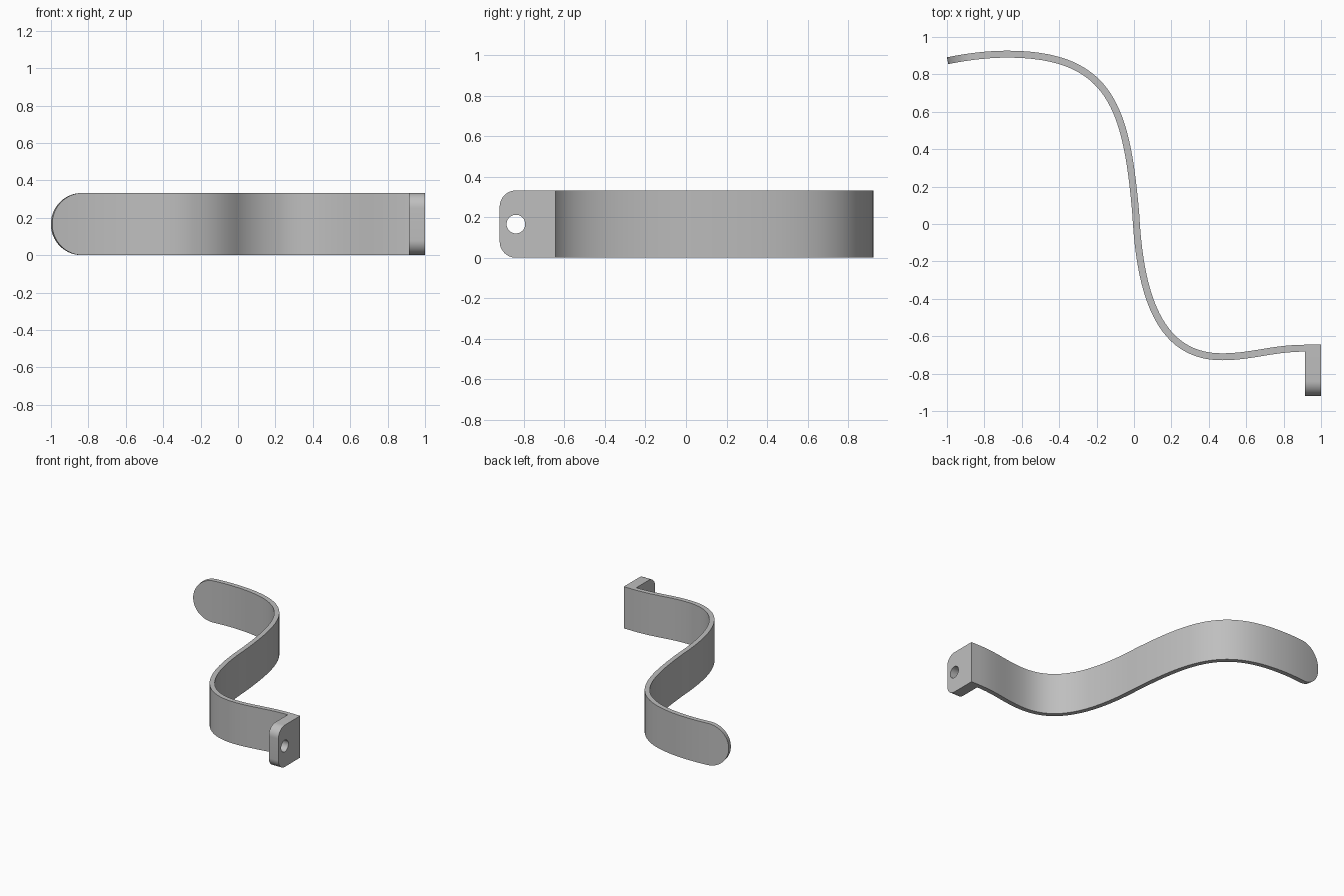
import bpy
import bmesh
from math import sin, cos, pi, radians
from mathutils import Vector
from mathutils.geometry import interpolate_bezier

cube = bpy.data.objects.get("Cube")
if cube:
    bpy.data.objects.remove(cube, do_unlink=True)

HEIGHT = 0.332
MID = HEIGHT / 2
THICK = 0.037

grey = bpy.data.materials.new("plain grey")
grey.use_nodes = True
grey.diffuse_color = (0.52, 0.52, 0.52, 1)
grey.node_tree.nodes["Principled BSDF"].inputs["Base Color"].default_value = grey.diffuse_color


def finish(bm, name):
    bmesh.ops.recalc_face_normals(bm, faces=bm.faces)
    mesh = bpy.data.meshes.new(name)
    bm.to_mesh(mesh)
    bm.free()
    mesh.materials.append(grey)
    mesh.shade_smooth()
    mesh.set_sharp_from_angle(angle=radians(30))
    obj = bpy.data.objects.new(name, mesh)
    bpy.context.collection.objects.link(obj)
    return obj


def arc(y, z, r, start, end, n):
    """Points on an arc in the plane of the bracket's side."""
    return [(y + r * cos(start + (end - start) * i / n),
             z + r * sin(start + (end - start) * i / n)) for i in range(n + 1)]


# S-shaped centre line: four Bezier pieces, knot, handle, handle, knot
knots = [(-0.997, 0.873), (-0.88, 0.896), (-0.78, 0.908),
         (-0.68, 0.908), (-0.12, 0.908), (-0.04, 0.62),
         (0.01, 0.05), (0.035, -0.45), (0.17, -0.71),
         (0.47, -0.71), (0.63, -0.71), (0.74, -0.664),
         (0.915, -0.664)]
knots = [Vector((x, y, 0)) for x, y in knots]
line = []
for i in range(0, len(knots) - 1, 3):
    line += interpolate_bezier(*knots[i:i + 4], 80)[:-1]
line.append(knots[-1])
lengths = [0.0]
for a, b in zip(line, line[1:]):
    lengths.append(lengths[-1] + (b - a).length)


def along(s):
    """Point and sideways direction at distance s along the centre line."""
    k = max(i for i in range(len(line) - 1) if lengths[i] <= s)
    step = (line[k + 1] - line[k]).normalized()
    before = line[max(k - 1, 0)]
    after = line[min(k + 2, len(line) - 1)]
    tangent = (after - before).normalized()
    return line[k] + step * (s - lengths[k]), Vector((-tangent.y, tangent.x, 0))


# Curved strip: full-round free end, then constant height
stations = []
for i in range(1, 25):
    a = pi / 2 * i / 24
    stations.append((MID * (1 - cos(a)), MID * sin(a)))
steps = 90
for i in range(1, steps + 1):
    stations.append((MID + (lengths[-1] - MID) * i / steps, MID))

bm = bmesh.new()
rings = []
for s, half in stations:
    p, side = along(s)
    off = side * THICK / 2
    if s == stations[-1][0]:
        off = Vector((0, THICK / 2, 0))
    rings.append([bm.verts.new(p + d + Vector((0, 0, z)))
                  for d, z in ((off, MID - half), (off, MID + half),
                               (-off, MID + half), (-off, MID - half))])
for a, b in zip(rings, rings[1:]):
    for j in range(4):
        k = (j + 1) % 4
        bm.faces.new((a[j], a[k], b[k], b[j]))
bm.faces.new(rings[0])
bm.faces.new(rings[-1])
finish(bm, "curved_strip")

# Mounting tab: rounded front corners and a screw hole
FRONT, BACK, R = -0.92, -0.6455, 0.08
outline = [(BACK, 0), (BACK, HEIGHT)]
outline += arc(FRONT + R, HEIGHT - R, R, pi / 2, pi, 12)
outline += arc(FRONT + R, R, R, pi, 1.5 * pi, 12)
hole = arc(-0.84, MID, 0.046, 0, 2 * pi, 40)[:-1]

bm = bmesh.new()
edges = []
for loop in (outline, hole):
    verts = [bm.verts.new((0.915, y, z)) for y, z in loop]
    edges += [bm.edges.new((v, verts[i - 1])) for i, v in enumerate(verts)]
bmesh.ops.triangle_fill(bm, use_beauty=True, edges=edges)
solid = bmesh.ops.extrude_face_region(bm, geom=bm.faces[:], use_keep_orig=True)
moved = [g for g in solid["geom"] if isinstance(g, bmesh.types.BMVert)]
bmesh.ops.translate(bm, verts=moved, vec=(0.085, 0, 0))
finish(bm, "mounting_tab")
